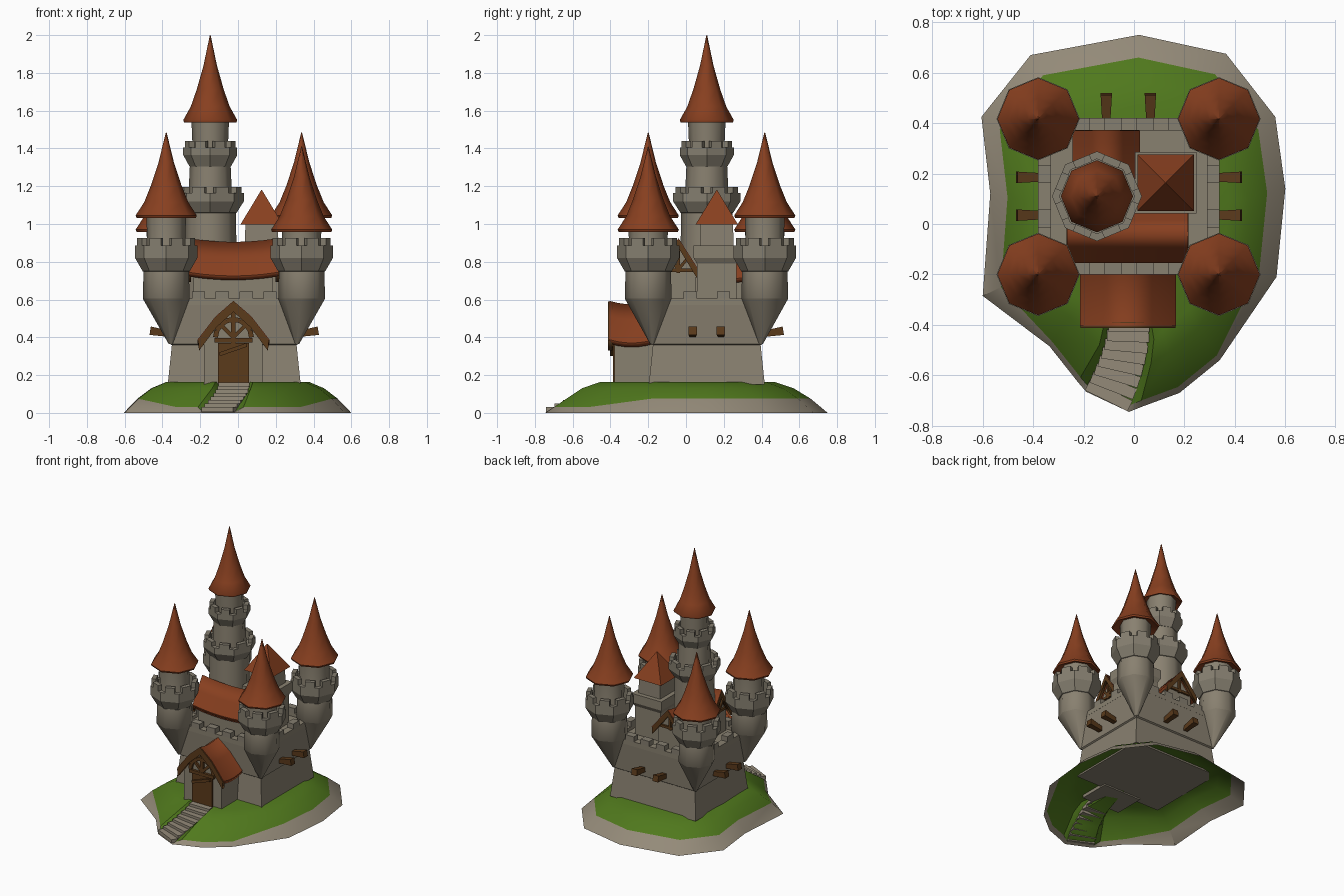
import bpy, bmesh, math
from mathutils import Vector

if "Cube" in bpy.data.objects:
    bpy.data.objects.remove(bpy.data.objects["Cube"])


def material(name, rgb):
    m = bpy.data.materials.new(name)
    m.diffuse_color = (*rgb, 1)
    m.use_nodes = True
    m.node_tree.nodes["Principled BSDF"].inputs["Base Color"].default_value = m.diffuse_color
    return m


STONE = material("wall stone", (0.25, 0.218, 0.162))
TRIM = material("parapet stone", (0.235, 0.21, 0.16))
ROCK = material("pale rock", (0.295, 0.255, 0.19))
GRASS = material("grass green", (0.08, 0.19, 0.012))
ROOF = material("roof tile red", (0.245, 0.05, 0.014))
WOOD = material("dark timber", (0.105, 0.043, 0.011))


def mesh(name, verts, faces, mat, smooth=0, fix=True):
    me = bpy.data.meshes.new(name)
    me.from_pydata([tuple(v) for v in verts], [], faces)
    if fix:
        bm = bmesh.new()
        bm.from_mesh(me)
        bmesh.ops.recalc_face_normals(bm, faces=bm.faces)
        bm.to_mesh(me)
        bm.free()
    me.materials.append(mat)
    if smooth:
        me.shade_smooth()
        me.set_sharp_from_angle(angle=math.radians(smooth))
    ob = bpy.data.objects.new(name, me)
    bpy.context.collection.objects.link(ob)
    return ob


def stack(name, rings, mat, smooth=0):
    """Skin equal-length rings of points and cap both ends."""
    n = len(rings[0])
    faces = [(k * n + i, k * n + (i + 1) % n, (k + 1) * n + (i + 1) % n, (k + 1) * n + i)
             for k in range(len(rings) - 1) for i in range(n)]
    faces += [tuple(range(n)), tuple(range((len(rings) - 1) * n, len(rings) * n))]
    return mesh(name, [p for r in rings for p in r], faces, mat, smooth)


def lathe(name, cx, cy, profile, mat, n=8, smooth=48):
    return stack(name, [[(cx + r * math.cos(math.tau * i / n), cy + r * math.sin(math.tau * i / n), z)
                         for i in range(n)] for r, z in profile], mat, smooth)


def block(name, levels, mat):
    """Levels are (centre x, centre y, half x, half y, z)."""
    return stack(name, [[(x - a, y - b, z), (x + a, y - b, z), (x + a, y + b, z), (x - a, y + b, z)]
                        for x, y, a, b, z in levels], mat)


def bar(name, p, q, w0, w1=None):
    p, q = Vector(p), Vector(q)
    d = (q - p).normalized()
    u = d.cross(Vector((0, 0, 1)))
    u = u.normalized() if u.length > 0.01 else Vector((1, 0, 0))
    v = d.cross(u)
    return stack(name, [[c + (u * a + v * b) * w / 2 for a, b in ((-1, -1), (1, -1), (1, 1), (-1, 1))]
                        for c, w in ((p, w0), (q, w1 or w0))], WOOD)


def merlon_ring(name, cx, cy, R, z, h, n=8):
    ap = R * math.cos(math.pi / n)
    for i in range(n):
        a = math.tau * (i + 0.5) / n
        o, t = Vector((math.cos(a), math.sin(a), 0)), Vector((-math.sin(a), math.cos(a), 0))
        c, w = Vector((cx, cy, 0)), R * 0.2
        stack(name, [[c + o * r + t * s + Vector((0, 0, zz))
                      for r, s in ((ap - .03, -w), (ap, -w), (ap, w), (ap - .03, w))]
                     for zz in (z - .005, z + h)], TRIM)


def spire(name, cx, cy, r, z, h):
    lathe(name, cx, cy, [(r * .6, z + .012), (r * .97, z - .012), (r, z), (r * .72, z + h * .16),
                         (r * .50, z + h * .36), (r * .25, z + h * .64), (.002, z + h)], ROOF)


def parapet(name, cx, cy, r, R, z0, z1, z2, top):
    lathe(name, cx, cy, [(r - .01, z0 - .005), (r + .005, z0), (R, z1), (R, z2),
                         (R - .03, z2), (R - .03, z1 + .01), (.03, z1 + .01)], TRIM, smooth=0)
    merlon_ring(name + "_merlon", cx, cy, R, z2, top - z2)


def gable_roof(name, axis, c, w, a0, a1, ze, zr, lift=.02, th=.022, mat=ROOF, bulge=0.0, steps=6):
    """Thick two-slope roof running along an axis, raised a little at both ends."""
    zm = (ze + zr) / 2 + bulge
    out = [(-w, ze), (-w * .5, zm), (0, zr), (w * .5, zm), (w, ze)]
    sec = out + [(u * .97, z - th) for u, z in reversed(out)]
    rings = []
    for k in range(steps + 1):
        t = k / steps
        a, up = a0 + (a1 - a0) * t, lift * (2 * t - 1) ** 2
        rings.append([(c + u, a, z + up) if axis == 'y' else (a, c + u, z + up) for u, z in sec])
    n = len(sec)
    faces = [(k * n + i, k * n + (i + 1) % n, (k + 1) * n + (i + 1) % n, (k + 1) * n + i)
             for k in range(steps) for i in range(n)]
    for b in (0, steps * n):
        faces += [(b + i, b + i + 1, b + n - 2 - i, b + n - 1 - i) for i in range(4)]
    ob = mesh(name, [p for r in rings for p in r], faces, mat, 180)
    # Soft ridge, sharp outline
    for e in ob.data.edges:
        p, q = e.vertices
        e.use_edge_sharp = p // n == q // n and p // n in (0, steps) or p % n in (0, 4) and q % n in (0, 4)
    return ob


def gable_wall(name, axis, c, w, a0, a1, z0, ze, zr):
    sec = [(-w, z0), (w, z0), (w, ze), (0, zr), (-w, ze)]
    return stack(name, [[(c + u, a, z) if axis == 'y' else (a, c + u, z) for u, z in sec]
                        for a in (a0, a1)], STONE)


# Hill: scaled copies of the rim, with a dip for the stairs
rim = [(.60, .14), (.56, .425), (.365, .675), (.02, .75), (-.41, .67), (-.605, .425), (-.57, .12),
       (-.60, -.285), (-.335, -.485), (-.22, -.63), (-.19, -.665), (-.02, -.745), (.03, -.725),
       (.18, -.67), (.34, -.54), (.565, -.21)]
N = len(rim)
dips = {.88: .005, .76: .06, .63: .12}
verts = [(x, y, 0) for x, y in rim]
for s, z in ((.88, .075), (.76, .13), (.63, .163)):
    for i, (x, y) in enumerate(rim):
        front = 8 <= i <= 14
        k = .965 if s == .88 and front else s
        zz = dips[s] if i in (10, 11) else .03 if s == .88 and front else z
        shift = (.76 - s if s > .8 else .03 if s > .7 else .02) if i in (9, 10) else 0
        if s == .88:
            shift = 0
        if i in (11, 12):
            shift = {.88: .0, .76: .045, .63: .06}[s]
        verts.append((x * k + shift, y * k, zz))
faces = [(k * N + i, k * N + (i + 1) % N, (k + 1) * N + (i + 1) % N, (k + 1) * N + i)
         for k in range(3) for i in range(N)]
verts.append((0, 0, .165))
faces += [(3 * N + i, 3 * N + (i + 1) % N, 4 * N) for i in range(N)]
hill = mesh("hill", verts, faces, GRASS, 40, fix=False)
hill.data.materials.append(ROCK)
for f in hill.data.polygons:
    f.material_index = 1 if f.index < N else 0

# Curved stairs up to the gate
for i in range(8):
    t = i / 7
    c = Vector((-.02 - .08 * t ** 1.6, -.405 - .275 * t, 0))
    a = -.46 * t ** 1.3
    u, v = Vector((math.cos(a), math.sin(a), 0)), Vector((-math.sin(a), math.cos(a), 0))
    z = .16 - .13 * t
    stack("stair", [[c + u * p * (.082 + .012 * t) + v * q + Vector((0, 0, h))
                     for p, q in ((-1, -.023), (1, -.023), (1, .023), (-1, .023))]
                    for h in (max(0, z - .025), z)], ROCK)

# Keep walls: battered base, overhanging upper storey and deck
CX, CY = -.02, .11
block("lower_wall", [(CX, CY, .352, .307, .15), (CX, CY, .33, .285, .36)], STONE)
block("upper_wall", [(CX, CY, .325, .28, .355), (CX, CY, .34, .295, .365), (CX, CY, .36, .31, .58)], STONE)
for s in (-1, 1):
    block("wall_parapet", [(CX + s * .335, CY, .025, .31, z) for z in (.57, .605)], STONE)
    block("wall_parapet", [(CX, CY + s * .285, .36, .025, z) for z in (.57, .605)], STONE)
    for o in (-.165, -.055, .055, .165):
        block("wall_merlon", [(CX + o * 1.15, CY + s * .285, .035, .025, z) for z in (.60, .642)], TRIM)
        if abs(o) < .1:
            block("wall_merlon", [(CX + s * .335, CY + o * 1.6, .025, .035, z) for z in (.60, .642)], TRIM)
    # Beams sticking out of the side walls
    for y in (.035, .185):
        bar("wall_beam", (CX + s * .32, y, .415), (CX + s * .445, y, .435), .03, .045)
for x in (-.11, .065):
    bar("wall_beam", (x, .39, .415), (x, .515, .435), .03, .045)

# Four corner towers, diagonally paired in height
for x, y in ((-.38, -.2), (.337, -.2), (-.38, .417), (.337, .417)):
    z = 1.045 if x * y > 0 else .97
    bx, by = CX + (x - CX) * .93, CY + (y - CY) * .93
    lathe("tower_shaft", x, y, [(.11, .585), (.124, .605), (.12, .755), (.10, .86), (.105, z + .01)], STONE)
    stack("tower_corbel", [[(cx + r * math.cos(math.tau * i / 8), cy + r * math.sin(math.tau * i / 8), h)
                            for i in range(8)] for cx, cy, r, h in
                           ((bx, by, .012, .365), (x, y, .124, .605))], STONE, 48)
    parapet("tower_parapet", x, y, .12, .165, .75, .82, .885, .925)
    spire("tower_roof", x, y, .162, z, .44)

# Tall central tower
X, Y = -.147, .11
lathe("great_tower", X, Y, [(.145, .57), (.135, 1.08), (.118, 1.09), (.108, 1.31), (.09, 1.32), (.10, 1.56)], STONE)
parapet("great_parapet", X, Y, .135, .178, 1.06, 1.12, 1.165, 1.195)
parapet("high_parapet", X, Y, .105, .143, 1.305, 1.365, 1.405, 1.44)
spire("great_roof", X, Y, .143, 1.55, .45)

# Square turret
tx, ty = .125, .163
block("turret_base", [(tx, ty, .105, .105, .57), (tx, ty, .105, .105, .79), (tx, ty, .122, .122, .82),
                      (tx, ty, .122, .122, .885)], STONE)
block("turret_top", [(tx, ty, .09, .09, .88), (tx, ty, .085, .085, 1.01)], STONE)
block("turret_roof", [(tx, ty, .112, .112, .998), (tx, ty, .065, .065, 1.075), (tx, ty, .002, .002, 1.18)], ROOF)

# Front hall with cross ridge, and rear wing
gable_wall("hall_wall", 'x', -.04, .092, -.235, .185, .57, .74, .875)
gable_roof("hall_roof", 'x', -.04, .115, -.265, .215, .725, .905)
gable_wall("wing_wall", 'y', -.11, .105, .1, .335, .57, .73, .85)
gable_roof("wing_roof", 'y', -.11, .133, .08, .37, .71, .87)
for s, a in ((-1, -.258), (1, .208)):
    gable_roof("hall_bargeboard", 'x', -.04, .113, a - .009, a + .009, .719, .899, th=.045, mat=WOOD, steps=1)
    e = -.025 + s * .213
    bar("hall_timber", (e, -.04, .74), (e, -.04, .88), .018)
    bar("hall_timber", (e, -.12, .755), (e, .04, .755), .018)
    for k in (-1, 1):
        bar("hall_timber", (e, -.04, .76), (e, -.04 + k * .05, .82), .016)
gable_roof("wing_bargeboard", 'y', -.11, .131, .352, .372, .705, .865, th=.045, mat=WOOD, steps=1)
bar("wing_timber", (-.11, .34, .73), (-.11, .34, .85), .018)
bar("wing_timber", (-.2, .34, .745), (-.02, .34, .745), .018)

# Gatehouse with door and timbered gable
G = -.024
gable_wall("gatehouse_wall", 'y', G, .155, -.378, -.15, .14, .38, .54)
gable_roof("gatehouse_roof", 'y', G, .19, -.405, -.17, .37, .575, lift=.018, bulge=.02)
gable_roof("gate_bargeboard", 'y', G, .188, -.412, -.388, .366, .572, th=.055, mat=WOOD, bulge=.02, lift=.018, steps=1)
block("door", [(G, -.381, .083, .006, z) for z in (.155, .37)], WOOD)
bar("gate_lintel", (G - .1, -.384, .385), (G + .1, -.384, .385), .024)
bar("gate_post", (G, -.382, .37), (G, -.382, .56), .024)
arc = [(G + .095 * math.cos(math.pi * i / 8), -.382, .40 + .095 * math.sin(math.pi * i / 8)) for i in range(9)]
for p, q in zip(arc, arc[1:]):
    bar("gate_arch", p, q, .026)
for i in (2, 6):
    bar("gate_spoke", (G, -.382, .40), arc[i], .02)
bar("door_plank", (G - .075, -.392, .31), (G + .07, -.392, .36), .02)
